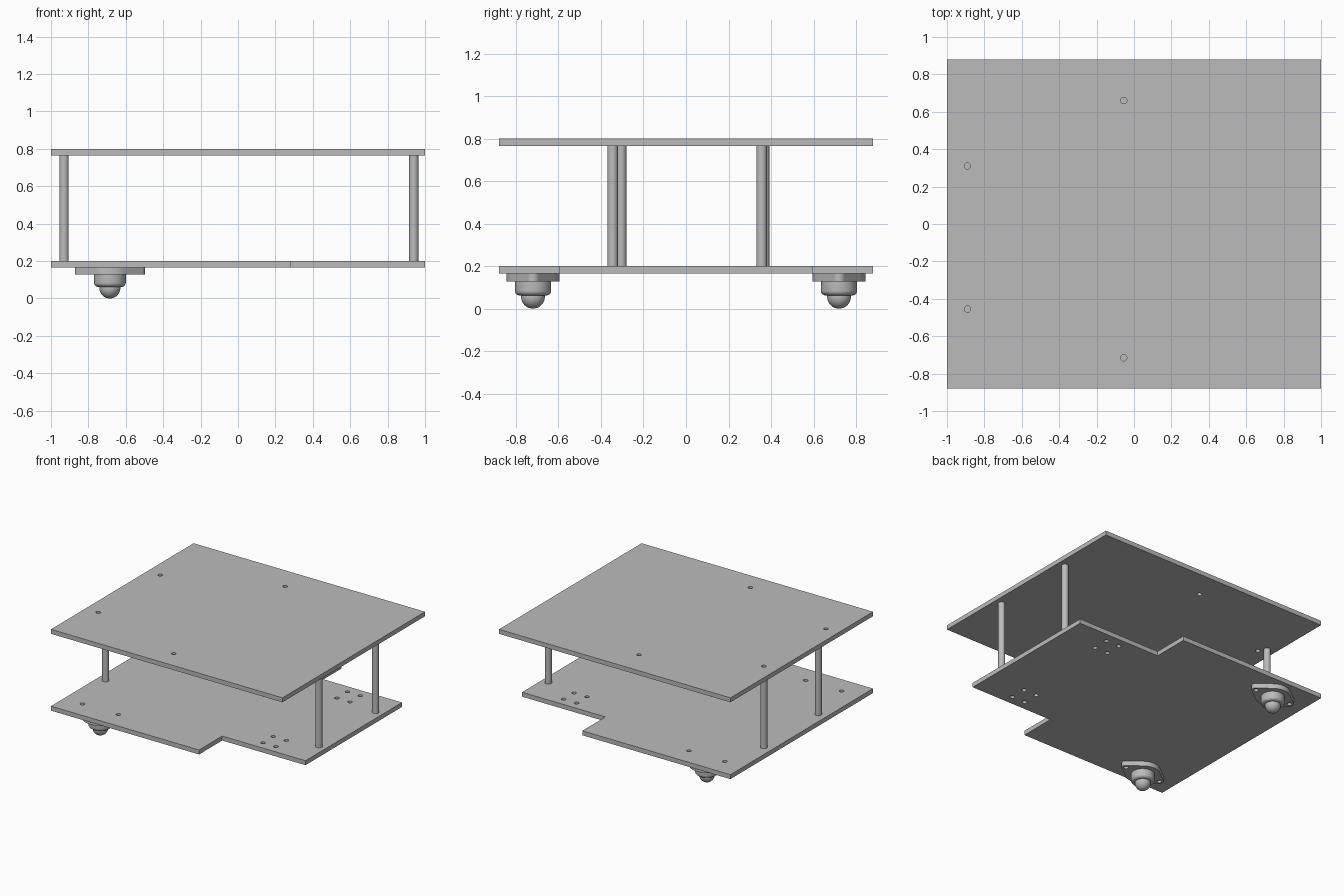
import bpy, bmesh, math
from mathutils import Vector
from mathutils.geometry import convex_hull_2d

cube = bpy.data.objects.get("Cube")
if cube:
    bpy.data.objects.remove(cube, do_unlink=True)

grey = bpy.data.materials.new("plain_grey")
grey.use_nodes = True
GREY = (0.5, 0.5, 0.5, 1)
grey.diffuse_color = GREY
grey.node_tree.nodes["Principled BSDF"].inputs["Base Color"].default_value = GREY


def finish(name, bm, smooth=True):
    bmesh.ops.recalc_face_normals(bm, faces=bm.faces)
    mesh = bpy.data.meshes.new(name)
    bm.to_mesh(mesh)
    bm.free()
    mesh.materials.append(grey)
    obj = bpy.data.objects.new(name, mesh)
    bpy.context.collection.objects.link(obj)
    if smooth:
        bpy.ops.object.select_all(action="DESELECT")
        obj.select_set(True)
        bpy.context.view_layer.objects.active = obj
        bpy.ops.object.shade_smooth_by_angle(angle=math.radians(35))
    return obj


def prism(outline, z0, z1):
    bm = bmesh.new()
    face = bm.faces.new([bm.verts.new((x, y, z0)) for x, y in outline])
    new = bmesh.ops.extrude_face_region(bm, geom=[face])["geom"]
    top = [v for v in new if isinstance(v, bmesh.types.BMVert)]
    bmesh.ops.translate(bm, verts=top, vec=(0, 0, z1 - z0))
    return bm


def circle(cx, cy, r, n=32):
    return [(cx + r * math.cos(2 * math.pi * i / n),
             cy + r * math.sin(2 * math.pi * i / n)) for i in range(n)]


def drill(obj, centres, radius, z0, z1):
    # Cut round through holes, then discard the cutter
    bm = bmesh.new()
    for x, y in centres:
        part = prism(circle(x, y, radius, 20), z0 - 0.02, z1 + 0.02)
        mesh = bpy.data.meshes.new("drill_bit")
        bmesh.ops.recalc_face_normals(part, faces=part.faces)
        part.to_mesh(mesh)
        part.free()
        bm.from_mesh(mesh)
        bpy.data.meshes.remove(mesh)
    cutter = finish("hole_cutter", bm, False)
    cutter.hide_render = True
    mod = obj.modifiers.new("holes", "BOOLEAN")
    mod.operation, mod.solver, mod.object = "DIFFERENCE", "EXACT", cutter
    bpy.ops.object.select_all(action="DESELECT")
    obj.select_set(True)
    bpy.context.view_layer.objects.active = obj
    bpy.ops.object.modifier_apply(modifier=mod.name)
    bpy.data.objects.remove(cutter, do_unlink=True)
    bpy.ops.object.shade_smooth_by_angle(angle=math.radians(35))


W, D = 1.0, 0.88            # plate half sizes
LOW, HIGH = (0.165, 0.2), (0.765, 0.8)
CX, CY, LUG = -0.685, 0.72, 0.155   # caster centre and lug offset
HOLE = 0.017

# Upper deck with four screw holes
upper = finish("upper_deck", prism([(-W, -D), (W, -D), (W, D), (-W, D)], *HIGH), False)
drill(upper, [(-0.055, 0.66), (-0.055, -0.715), (-0.89, 0.31), (-0.89, -0.455)], HOLE, *HIGH)

# Lower deck, notched at both corners on the +x end for wheels
NX, NY = 0.28, 0.595
half = [(-W, -D), (NX, -D), (NX, -NY), (W, -NY)]
lower = finish("lower_deck", prism(half + [(x, -y) for x, y in reversed(half)], *LOW), False)
holes = [(x, s * y) for s in (-1, 1) for x in (0.58, 0.693) for y in (0.393, 0.521)]
holes += [(CX + t * LUG, s * CY) for s in (-1, 1) for t in (-1, 1)]
drill(lower, holes, HOLE, *LOW)

# Posts between the decks
for name, x, y in (("front_right_post", 0.94, -0.345), ("back_right_post", 0.94, 0.356),
                   ("front_left_post", -0.93, -0.305), ("back_left_post", -0.93, 0.367)):
    finish(name, prism(circle(x, y, 0.025), LOW[1], HIGH[0]))

# Ball casters: flange with two lugs, rounded housing and ball
for side, s in (("front", -1), ("back", 1)):
    cy = s * CY
    pts = circle(CX, cy, 0.125, 64)
    for t in (-1, 1):
        pts += circle(CX + t * LUG, cy, 0.032)
    outline = [pts[i] for i in convex_hull_2d([Vector(p) for p in pts])]
    flange = finish(side + "_caster_flange", prism(outline, 0.127, LOW[0]))
    drill(flange, [(CX + t * LUG, cy) for t in (-1, 1)], HOLE, 0.127, LOW[0])

    bm = bmesh.new()
    fillet = [(0.063 + 0.022 * math.cos(a), 0.084 - 0.022 * math.sin(a))
              for a in (math.pi / 2 * i / 6 for i in range(7))]
    profile = [(0, 0.13), (0.085, 0.13)] + fillet + [(0, 0.062)]
    verts = [bm.verts.new((CX + r, cy, z)) for r, z in profile]
    edges = [bm.edges.new(pair) for pair in zip(verts, verts[1:])]
    bmesh.ops.spin(bm, geom=verts + edges, cent=(CX, cy, 0), axis=(0, 0, 1),
                   angle=2 * math.pi, steps=40)
    bmesh.ops.remove_doubles(bm, verts=bm.verts, dist=0.0005)
    finish(side + "_caster_housing", bm)

    bm = bmesh.new()
    bmesh.ops.create_uvsphere(bm, u_segments=32, v_segments=20, radius=0.056)
    bmesh.ops.translate(bm, verts=bm.verts, vec=(CX, cy, 0.056))
    finish(side + "_caster_ball", bm)
